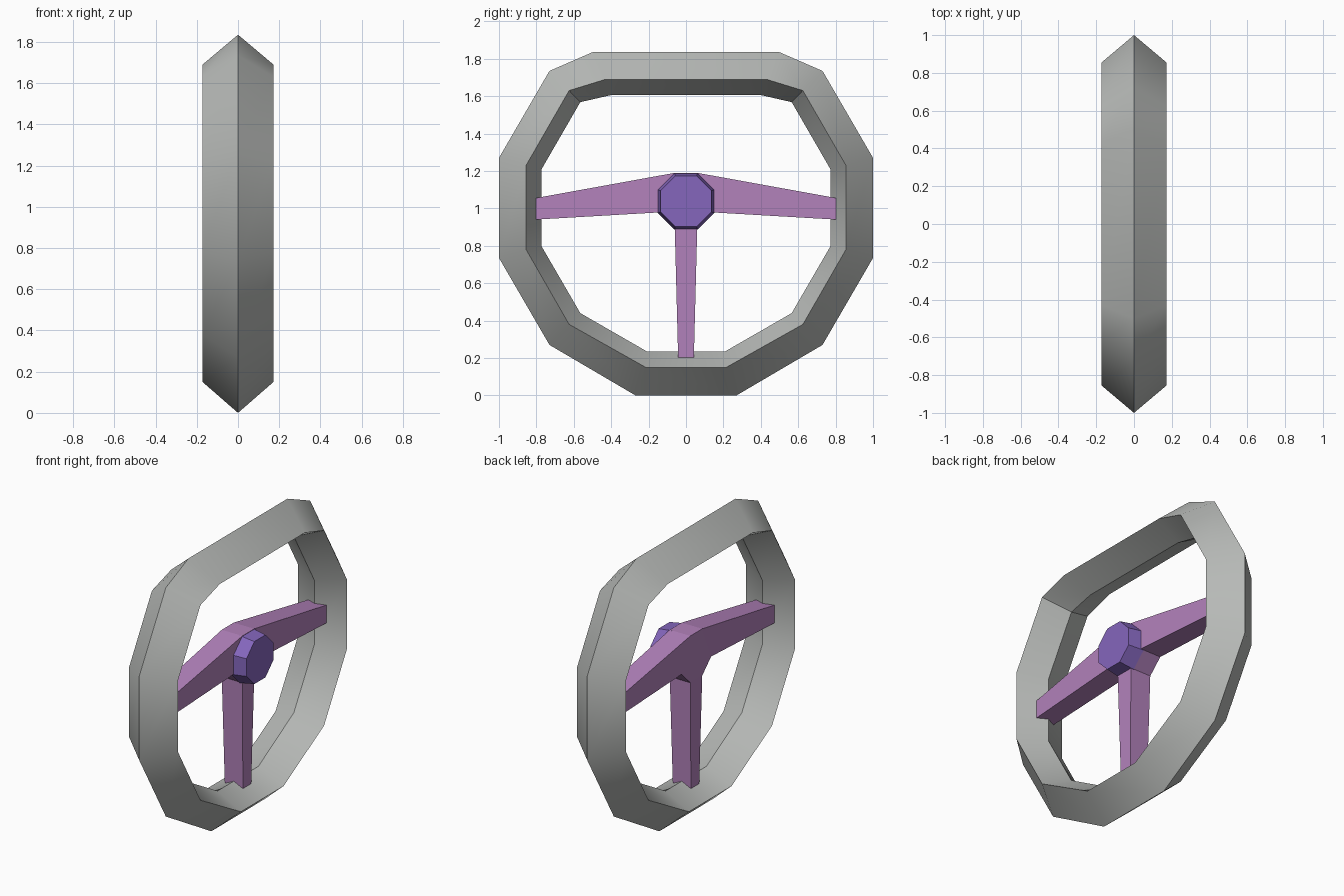
import bpy, bmesh, math

if "Cube" in bpy.data.objects:
    bpy.data.objects.remove(bpy.data.objects["Cube"])


def material(name, rgb):
    m = bpy.data.materials.new(name)
    lin = [((c + 0.055) / 1.055) ** 2.4 for c in rgb]
    m.diffuse_color = (*lin, 1)
    m.use_nodes = True
    m.node_tree.nodes["Principled BSDF"].inputs["Base Color"].default_value = m.diffuse_color
    return m


def make_object(name, bm, mat, smooth=False):
    bmesh.ops.recalc_face_normals(bm, faces=bm.faces)
    mesh = bpy.data.meshes.new(name)
    bm.to_mesh(mesh)
    bm.free()
    mesh.materials.append(mat)
    ob = bpy.data.objects.new(name, mesh)
    bpy.context.collection.objects.link(ob)
    if smooth:
        bpy.ops.object.select_all(action='DESELECT')
        ob.select_set(True)
        bpy.context.view_layer.objects.active = ob
        bpy.ops.object.shade_smooth_by_angle(angle=math.radians(40))
    return ob


def mirrored(half):
    """Close a right-hand (y, z) half outline with its mirror image."""
    return half + [(-y, z) for y, z in reversed(half)]


def bridge(bm, a, b):
    n = len(a)
    for i in range(n):
        j = (i + 1) % n
        bm.faces.new((a[i], a[j], b[j], b[i]))


grey = material("rim grey", (0.72, 0.73, 0.72))
mauve = material("spoke mauve", (0.70, 0.51, 0.735))
violet = material("hub violet", (0.52, 0.40, 0.74))

# Rim: twelve-sided loop with a kite-shaped cross-section
outer = mirrored([(0.5, 1.835), (0.73, 1.735), (1, 1.27), (1, 0.735), (0.73, 0.27), (0.27, 0)])
side = mirrored([(0.43, 1.69), (0.625, 1.63), (0.855, 1.23), (0.855, 0.78), (0.625, 0.38), (0.215, 0.15)])
inner = mirrored([(0.395, 1.607), (0.565, 1.568), (0.772, 1.21), (0.772, 0.797), (0.565, 0.44), (0.207, 0.234)])
bm = bmesh.new()
rings = [[bm.verts.new((x, y, z)) for y, z in loop]
         for x, loop in ((0, outer), (0.172, side), (0, inner), (-0.172, side))]
for k in range(4):
    bridge(bm, rings[k], rings[(k + 1) % 4])
make_object("rim", bm, grey, smooth=True)

# Spokes: three tapering arms joined by a central plate
T, E = 0.073, 0.064  # half thickness at centre and at arm ends
half = [(0.06, 1.19, T), (0.805, 1.055, E), (0.805, 0.94, E),
        (0.15, 0.978, T), (0.06, 0.89, T), (0.042, 0.2, E)]
outline = half + [(-y, z, t) for y, z, t in reversed(half)]
patches = [(0, 3, 4, 7, 8, 11), (0, 1, 2, 3), (8, 9, 10, 11), (4, 5, 6, 7)]
bm = bmesh.new()
sides = [[bm.verts.new((s * t, y, z)) for y, z, t in outline] for s in (1, -1)]
bridge(bm, *sides)
for vs in sides:
    for p in patches:
        bm.faces.new([vs[i] for i in p])
make_object("spokes", bm, mauve)

# Hub: tapered octagonal boss on the driver's side
bm = bmesh.new()
loops = []
for x, apothem in ((0.055, 0.152), (0.155, 0.136)):
    r = apothem / math.cos(math.pi / 8)
    loops.append([bm.verts.new((x, r * math.cos(a), 1.038 + r * math.sin(a)))
                  for a in [math.pi / 8 + i * math.pi / 4 for i in range(8)]])
bridge(bm, *loops)
for loop in loops:
    bm.faces.new(loop)
make_object("hub", bm, violet)
